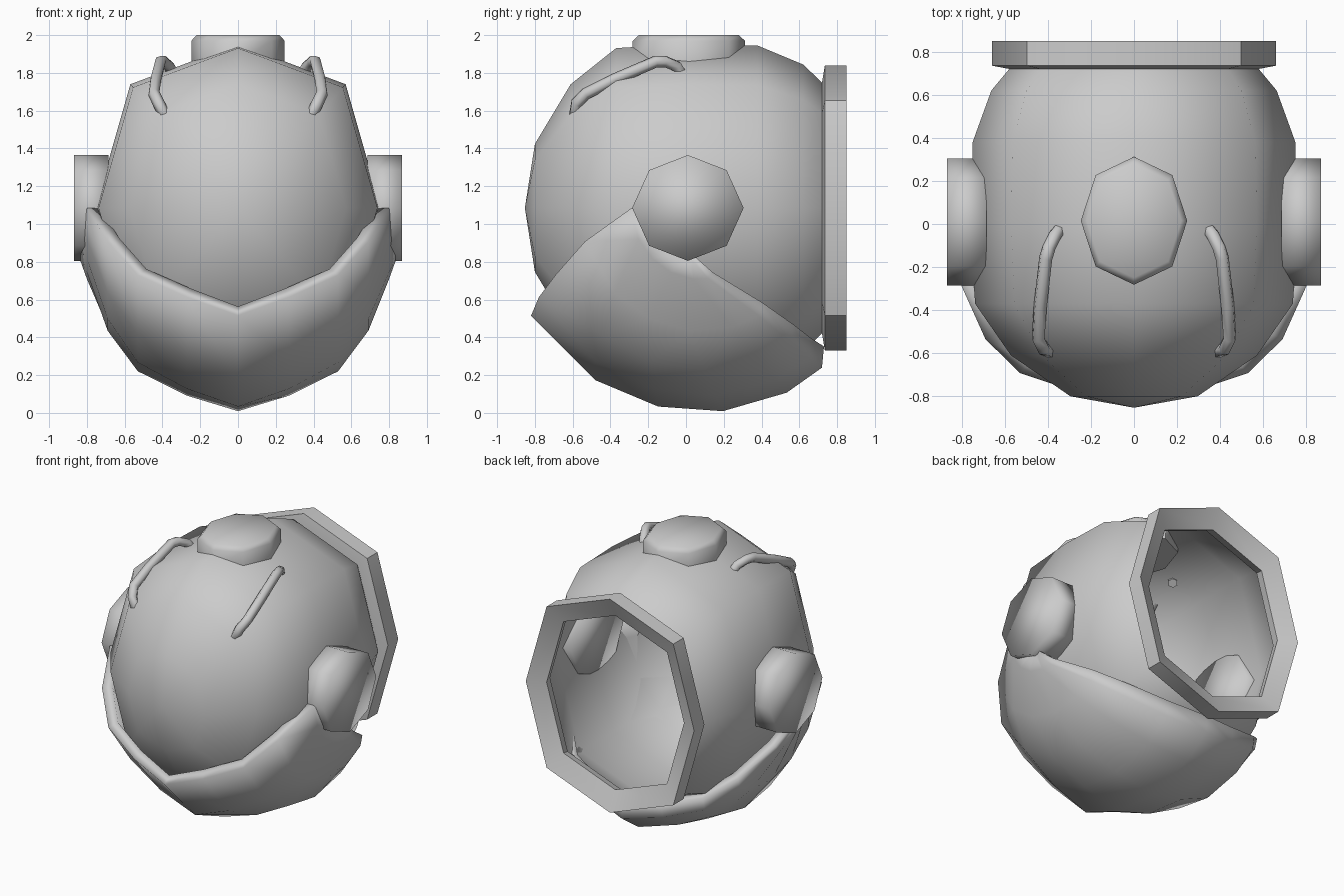
import bpy, bmesh
from math import sin, cos, radians
from mathutils import Vector

if "Cube" in bpy.data.objects:
    bpy.data.objects.remove(bpy.data.objects["Cube"])

CZ = 1.085  # height of the helmet's front-back axis


def finish(name, bm, angle):
    me = bpy.data.meshes.new(name)
    bm.to_mesh(me)
    bm.free()
    ob = bpy.data.objects.new(name, me)
    bpy.context.collection.objects.link(ob)
    bpy.ops.object.select_all(action='DESELECT')
    ob.select_set(True)
    bpy.context.view_layer.objects.active = ob
    bpy.ops.object.shade_smooth_by_angle(angle=radians(angle))
    return ob


def octagon(a, b, da, db):
    """Eight points with a vertex on each axis."""
    return [(a, 0), (da, db), (0, b), (-da, db), (-a, 0), (-da, -db), (0, -b), (da, -db)]


def loft(name, section, rings, place, caps, angle):
    """Stack scaled copies of a section; rings are (position, scale)."""
    bm = bmesh.new()
    loops = [[bm.verts.new(place(u * s, v * s, t)) for u, v in section] for t, s in rings]
    n = len(section)
    for p, q in zip(loops, loops[1:]):
        for i in range(n):
            j = (i + 1) % n
            bm.faces.new((p[i], p[j], q[j], q[i]))
    if caps:
        bm.faces.new(loops[0])
        bm.faces.new(loops[-1])
    bmesh.ops.remove_doubles(bm, verts=bm.verts, dist=1e-5)
    bmesh.ops.recalc_face_normals(bm, faces=bm.faces)
    return finish(name, bm, angle)


def along_y(u, v, t):
    return Vector((u, t, CZ + v))


# Helmet shell, open at the neck
shell_section = octagon(.757, .868, .57, .655)
loft("helmet_shell", shell_section,
     [(-.853, 0), (-.80, .39), (-.61, .755), (-.37, .975), (0, 1), (.38, .99),
      (.62, .875), (.72, .765)], along_y, False, 55)

# Neck ring with an inward-sloping rear face
loft("neck_ring", shell_section,
     [(.72, .765), (.735, .87), (.85, .87), (.79, .71), (.72, .74), (.72, .765)],
     along_y, False, 50)

# Side pods
for side, label in ((1, "right"), (-1, "left")):
    loft(label + "_side_pod", octagon(.295, .28, .205, .2),
         [(.685, 1), (.868, 1)],
         lambda u, v, t: Vector((side * t, .01 + u, CZ + v)), True, 100)

# Top cap
loft("top_cap", octagon(.247, .297, .178, .212),
     [(1.85, 1), (1.97, 1), (2.0, .89)],
     lambda u, v, t: Vector((u, .015 + v, t)), True, 50)

# Chin guard: arcs (x, radius, front angle, rear angle) about a cross axis
half = [(0, 1.085, 32, 130.5), (.27, 1.0, 28.5, 129), (.53, .87, 24.5, 127),
        (.69, .66, 16, 121), (.80, .39, 1, 97), (.835, .30, 40, 79)]
columns = [(-x, r, a, b) for x, r, a, b in half[:0:-1]] + half
# Rows: (fraction of the arc, radius factor), tucked in at the rear edge
rows = [(0, 1), (.26, 1), (.455, 1), (.64, 1), (.83, .99), (.955, .97), (1, .895)]
centre = Vector((0, .1, 1.09))
bm = bmesh.new()
grid = []
for x, r, a, b in columns:
    arc = [(radians(a + (b - a) * f), r * s) for f, s in rows]
    grid.append([bm.verts.new(centre + Vector((x, -q * cos(t), -q * sin(t)))) for t, q in arc])
for p, q in zip(grid, grid[1:]):
    for k in range(len(rows) - 1):
        bm.faces.new((p[k], p[k + 1], q[k + 1], q[k]))
bmesh.ops.recalc_face_normals(bm, faces=bm.faces)
bm.normal_update()
if sum(f.normal.dot(f.calc_center_median() - centre) for f in bm.faces) < 0:
    bmesh.ops.reverse_faces(bm, faces=bm.faces)
chin = finish("chin_guard", bm, 60)
wall = chin.modifiers.new("wall", 'SOLIDIFY')
wall.thickness = .07
wall.offset = -1

# Grab handles on the crown
path = [(.37, -.57, 1.56), (.395, -.59, 1.585), (.42, -.58, 1.64), (.445, -.53, 1.69),
        (.435, -.38, 1.765), (.41, -.16, 1.86), (.395, -.11, 1.86), (.365, -.05, 1.835),
        (.35, -.03, 1.80)]
for side, label in ((1, "right"), (-1, "left")):
    cu = bpy.data.curves.new(label + "_handle", 'CURVE')
    cu.dimensions = '3D'
    cu.bevel_depth = .032
    cu.bevel_resolution = 1
    cu.use_fill_caps = True
    sp = cu.splines.new('POLY')
    sp.points.add(len(path) - 1)
    for pt, (x, y, z) in zip(sp.points, path):
        pt.co = (side * x, y, z, 1)
    sp.use_smooth = True
    bpy.context.collection.objects.link(bpy.data.objects.new(label + "_handle", cu))
